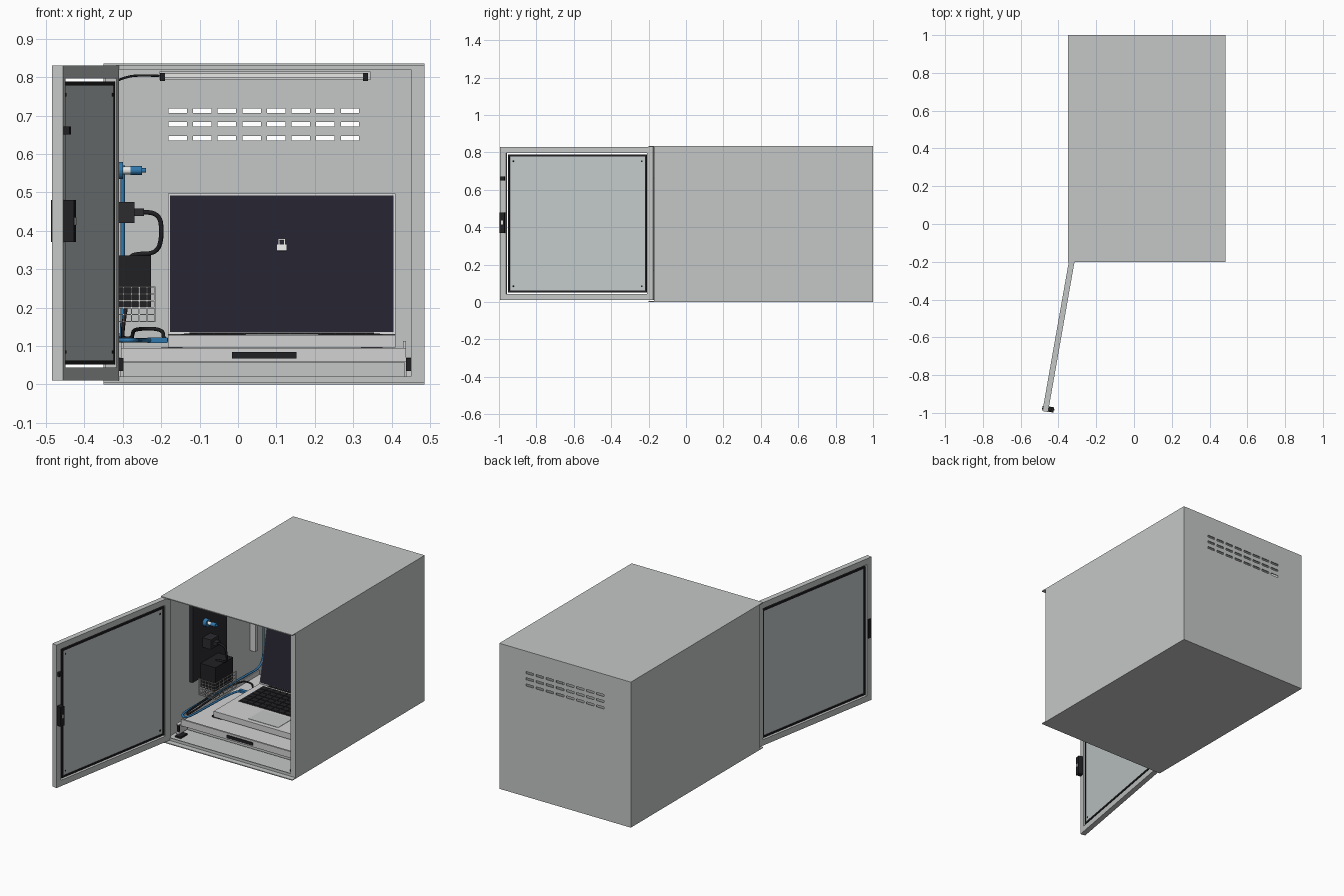
import bpy, bmesh, math
from mathutils import Matrix, Vector


def material(name, rgb):
    m = bpy.data.materials.new(name)
    m.diffuse_color = (*rgb, 1)
    return m


GREY = material("steel_grey", (0.56, 0.57, 0.57))
PANE = material("pane_grey", (0.54, 0.58, 0.58))
BLACK = material("black", (0.015, 0.015, 0.018))
SCREEN = material("screen_dark", (0.018, 0.016, 0.028))
SILVER = material("silver", (0.65, 0.65, 0.65))
BLUE = material("blue", (0.03, 0.19, 0.42))
CHARCOAL = material("charcoal", (0.025, 0.025, 0.03))
WHITE = material("pale_grey", (0.8, 0.8, 0.78))


def finish(name, bm, mat, matrix=None):
    me = bpy.data.meshes.new(name)
    bmesh.ops.recalc_face_normals(bm, faces=bm.faces)
    bm.to_mesh(me)
    bm.free()
    me.materials.append(mat)
    ob = bpy.data.objects.new(name, me)
    if matrix:
        ob.matrix_world = matrix
    bpy.context.collection.objects.link(ob)
    return ob


def boxes(name, mat, items, matrix=None):
    """One object from boxes given as (x0, x1, y0, y1, z0, z1)."""
    bm = bmesh.new()
    for x0, x1, y0, y1, z0, z1 in items:
        m = Matrix.Translation(((x0 + x1) / 2, (y0 + y1) / 2, (z0 + z1) / 2))
        bmesh.ops.create_cube(bm, size=1, matrix=m @ Matrix.Diagonal((x1 - x0, y1 - y0, z1 - z0, 1)))
    return finish(name, bm, mat, matrix)


def ring(x0, x1, y0, y1, z0, z1, w):
    """Four bars of a rectangular frame in the xz plane."""
    return [(x0, x0 + w, y0, y1, z0, z1), (x1 - w, x1, y0, y1, z0, z1),
            (x0 + w, x1 - w, y0, y1, z0, z0 + w), (x0 + w, x1 - w, y0, y1, z1 - w, z1)]


def cable(name, mat, points, r):
    cu = bpy.data.curves.new(name, "CURVE")
    cu.dimensions = "3D"
    cu.bevel_depth = r
    cu.bevel_resolution = 2
    cu.resolution_u = 6
    cu.use_fill_caps = True
    sp = cu.splines.new("NURBS")
    sp.points.add(len(points) - 1)
    for p, c in zip(sp.points, points):
        p.co = (*c, 1)
    sp.order_u = 3
    sp.use_endpoint_u = True
    cu.materials.append(mat)
    ob = bpy.data.objects.new(name, cu)
    bpy.context.collection.objects.link(ob)


def cylinder(name, mat, a, b, r, n=16):
    a, b = Vector(a), Vector(b)
    bm = bmesh.new()
    m = Matrix.Translation((a + b) / 2) @ (b - a).to_track_quat("Z", "Y").to_matrix().to_4x4()
    bmesh.ops.create_cone(bm, cap_ends=True, segments=n, radius1=r, radius2=r, depth=(b - a).length, matrix=m)
    return finish(name, bm, mat)


# Cabinet shell: roof and floor overhang the recessed side walls
X0, X1, T = -0.35, 0.485, 0.005
boxes("cabinet_roof", GREY, [(X0, X1, -0.2, 1, 0.83, 0.835)])
boxes("cabinet_floor", GREY, [(X0, X1, -0.2, 1, 0, T)])
boxes("cabinet_sides", GREY, [(X0, X0 + T, -0.17, 1, T, 0.83), (X1 - T, X1, -0.17, 1, T, 0.83)])
boxes("front_flanges", GREY, [(X0 + T, -0.312, -0.169, -0.163, T, 0.83), (0.45, X1 - T, -0.169, -0.163, T, 0.83),
                              (-0.312, 0.45, -0.169, -0.163, 0.82, 0.83), (-0.312, 0.45, -0.169, -0.163, T, 0.02)])

# Back wall: a grid of cells with the vent slots left open
xs, zs = [X0 + T], [T]
for i in range(8):
    xs += [-0.181 + 0.0641 * i, -0.133 + 0.0641 * i]
for z in (0.641, 0.677, 0.712):
    zs += [z - 0.006, z + 0.006]
xs.append(X1 - T)
zs.append(0.83)
bm = bmesh.new()
grid = [[bm.verts.new((x, 1, z)) for z in zs] for x in xs]
for i in range(len(xs) - 1):
    for j in range(len(zs) - 1):
        if not (i % 2 and j % 2):
            bm.faces.new((grid[i][j], grid[i][j + 1], grid[i + 1][j + 1], grid[i + 1][j]))
back = finish("vented_back", bm, GREY)
# grid faces share one outward direction, so thicken toward the inside
outward = back.data.polygons[0].normal.y > 0
mod = back.modifiers.new("thickness", "SOLIDIFY")
mod.thickness = T
mod.offset = -1 if outward else 1

# Door, modelled shut in local space and swung open
D = Matrix.Translation((-0.34, -0.17, 0)) @ Matrix.Rotation(math.radians(-100), 4, "Z")
L = 0.833
boxes("door_frame", GREY, ring(0, L, 0, 0.03, 0.01, 0.83, 0.034), D)
boxes("door_gasket", BLACK, ring(0.036, L - 0.043, 0.003, 0.027, 0.052, 0.788, 0.01), D)
boxes("door_hinge_tabs", GREY, [(0.03, 0.04, 0.01, 0.02, z, z + 0.05) for z in (0.1, 0.68)], D)
boxes("door_pane", PANE, [(0.046, L - 0.053, 0.007, 0.024, 0.062, 0.778)], D)
boxes("door_latch", BLACK, [(L - 0.03, L - 0.002, 0.03, 0.058, 0.37, 0.48),
                            (L - 0.027, L - 0.008, -0.004, 0, 0.37, 0.48)], D)
boxes("latch_plate", WHITE, [(L - 0.022, L - 0.012, 0.058, 0.061, 0.415, 0.435)], D)
boxes("door_knob", BLACK, [(L - 0.028, L - 0.006, 0.03, 0.045, 0.65, 0.672)], D)
boxes("pane_screws", BLACK, [(u, u + 0.008, 0.024, 0.026, z, z + 0.008)
                             for u in (0.06, L - 0.075) for z in (0.08, 0.75)], D)
cylinder("hinge_pin", GREY, (-0.318, -0.178, 0.17), (-0.318, -0.178, 0.66), 0.006)

# Sliding tray with side rails
boxes("tray", SILVER, [(-0.305, 0.437, -0.07, 0.62, 0.08, 0.087), (-0.305, 0.437, -0.08, -0.07, 0.058, 0.095),
                       (-0.305, -0.298, -0.07, 0.62, 0.058, 0.113), (0.43, 0.437, -0.07, 0.62, 0.058, 0.113)])
boxes("tray_handle", BLACK, [(-0.015, 0.152, -0.085, -0.08, 0.067, 0.084)])
boxes("tray_base", GREY, [(-0.3, 0.435, -0.03, 0.62, 0.018, 0.057)])
boxes("slide_rails", SILVER, [(-0.325, -0.306, -0.1, 0.65, 0.015, 0.07), (0.438, 0.455, -0.1, 0.65, 0.015, 0.07)])
boxes("slide_stops", BLACK, [(x, x + 0.013, -0.11, -0.1, 0.035, 0.068) for x in (-0.311, 0.438)] +
      [(x, x + 0.036, -0.12, -0.06, T, 0.014) for x in (-0.315, 0.415)])

# Laptop: base, keys, touch pad, tilted lid
boxes("laptop_base", SILVER, [(-0.182, 0.41, 0.04, 0.455, 0.096, 0.129)])
boxes("laptop_feet", BLACK, [(x, x + 0.056, y, y + 0.03, 0.087, 0.096)
                             for x in (-0.2, 0.32) for y in (0.05, 0.4)])
boxes("laptop_keys", BLACK, [(-0.14 + 0.0395 * i, -0.104 + 0.0395 * i, 0.22 + 0.036 * j, 0.252 + 0.036 * j, 0.129, 0.133)
                             for i in range(13) for j in range(6)])
boxes("key_bed", CHARCOAL, [(-0.147, 0.376, 0.214, 0.438, 0.129, 0.131)])
boxes("touch_pad", GREY, [(0.02, 0.21, 0.065, 0.195, 0.129, 0.131)])
S = Matrix.Translation((0.114, 0.455, 0.13)) @ Matrix.Rotation(-0.213, 4, "X")
boxes("laptop_lid", SILVER, [(-0.296, 0.296, 0, 0.01, 0, 0.376)], S)
boxes("laptop_screen", SCREEN, [(-0.291, 0.291, -0.003, 0, 0.006, 0.37)], S)
boxes("screen_hinge", BLACK, [(-0.24, 0.24, -0.006, 0.006, -0.003, 0.004)], S)
boxes("padlock_icon", WHITE, [(-0.012, 0.012, -0.006, -0.003, 0.222, 0.238), (-0.009, -0.006, -0.006, -0.003, 0.238, 0.25),
                              (0.006, 0.009, -0.006, -0.003, 0.238, 0.25), (-0.009, 0.009, -0.006, -0.003, 0.25, 0.253)], S)

# Power panel on the left wall with plug, adapter and wire basket
boxes("power_panel", CHARCOAL, [(-0.344, -0.322, 0.05, 0.36, 0.25, 0.7)])
boxes("panel_bracket", SILVER, [(-0.344, -0.31, 0.6, 0.62, 0.22, 0.5)])
boxes("power_plug", CHARCOAL, [(-0.322, -0.27, 0.14, 0.21, 0.42, 0.475), (-0.27, -0.245, 0.16, 0.19, 0.438, 0.458)])
boxes("power_adapter", BLACK, [(-0.322, -0.227, 0.12, 0.28, 0.2, 0.335)])
wires = []
for i in range(6):
    x, y, z = -0.32 + 0.0205 * i, 0.1 + 0.038 * i, 0.162 + 0.018 * i
    wires += [(x, x + 0.003, 0.1, 0.103, 0.162, 0.255), (x, x + 0.003, 0.1, 0.293, 0.162, 0.165),
              (-0.32, -0.2145, 0.1, 0.103, z, z + 0.003), (-0.2175, -0.2145, 0.1, 0.293, z, z + 0.003),
              (-0.2175, -0.2145, y, y + 0.003, 0.162, 0.255)]
boxes("wire_basket", WHITE, wires)

# Blue connector and fittings
cylinder("blue_socket", BLUE, (-0.322, 0.16, 0.557), (-0.3, 0.16, 0.557), 0.022)
cylinder("connector_sleeve", WHITE, (-0.3, 0.16, 0.557), (-0.28, 0.16, 0.557), 0.01)
cylinder("blue_connector", BLUE, (-0.28, 0.16, 0.557), (-0.25, 0.16, 0.557), 0.012)
cylinder("connector_tip", BLUE, (-0.25, 0.16, 0.557), (-0.24, 0.16, 0.557), 0.006)
boxes("laptop_plug", BLUE, [(-0.235, -0.183, 0.34, 0.36, 0.108, 0.122)])

# Cables
cable("power_cable", BLACK, [(-0.245, 0.175, 0.448), (-0.205, 0.175, 0.45), (-0.197, 0.18, 0.39),
                             (-0.21, 0.2, 0.34), (-0.275, 0.2, 0.34), (-0.28, 0.2, 0.33)], 0.006)
cable("blue_cable", BLUE, [(-0.3, 0.66, 0.57), (-0.3, 0.66, 0.3), (-0.3, 0.66, 0.12), (-0.31, 0.5, 0.12),
                           (-0.315, 0.1, 0.115), (-0.318, -0.07, 0.115), (-0.265, -0.09, 0.115),
                           (-0.26, 0.05, 0.115), (-0.25, 0.35, 0.115), (-0.22, 0.35, 0.115)], 0.006)
cable("charging_cable", BLACK, [(-0.29, 0.26, 0.21), (-0.3, 0.26, 0.15), (-0.3, 0.1, 0.125), (-0.3, -0.04, 0.12),
                                (-0.275, -0.06, 0.12), (-0.275, 0.1, 0.13), (-0.27, 0.4, 0.145),
                                (-0.195, 0.41, 0.145), (-0.195, 0.41, 0.118), (-0.182, 0.41, 0.115)], 0.005)

# Strip lamp under the roof
boxes("lamp_bar", SILVER, [(-0.205, 0.345, 0.4, 0.44, 0.793, 0.815)])
boxes("lamp_clips", BLACK, [(x, x + 0.013, 0.394, 0.4, 0.79, 0.811) for x in (-0.203, 0.326)])
boxes("lamp_tube", WHITE, [(-0.19, 0.326, 0.393, 0.4, 0.798, 0.81)])
cable("lamp_cable", BLACK, [(-0.205, 0.41, 0.803), (-0.26, 0.41, 0.806), (-0.3, 0.41, 0.798),
                            (-0.335, 0.36, 0.78), (-0.335, 0.3, 0.7)], 0.003)
